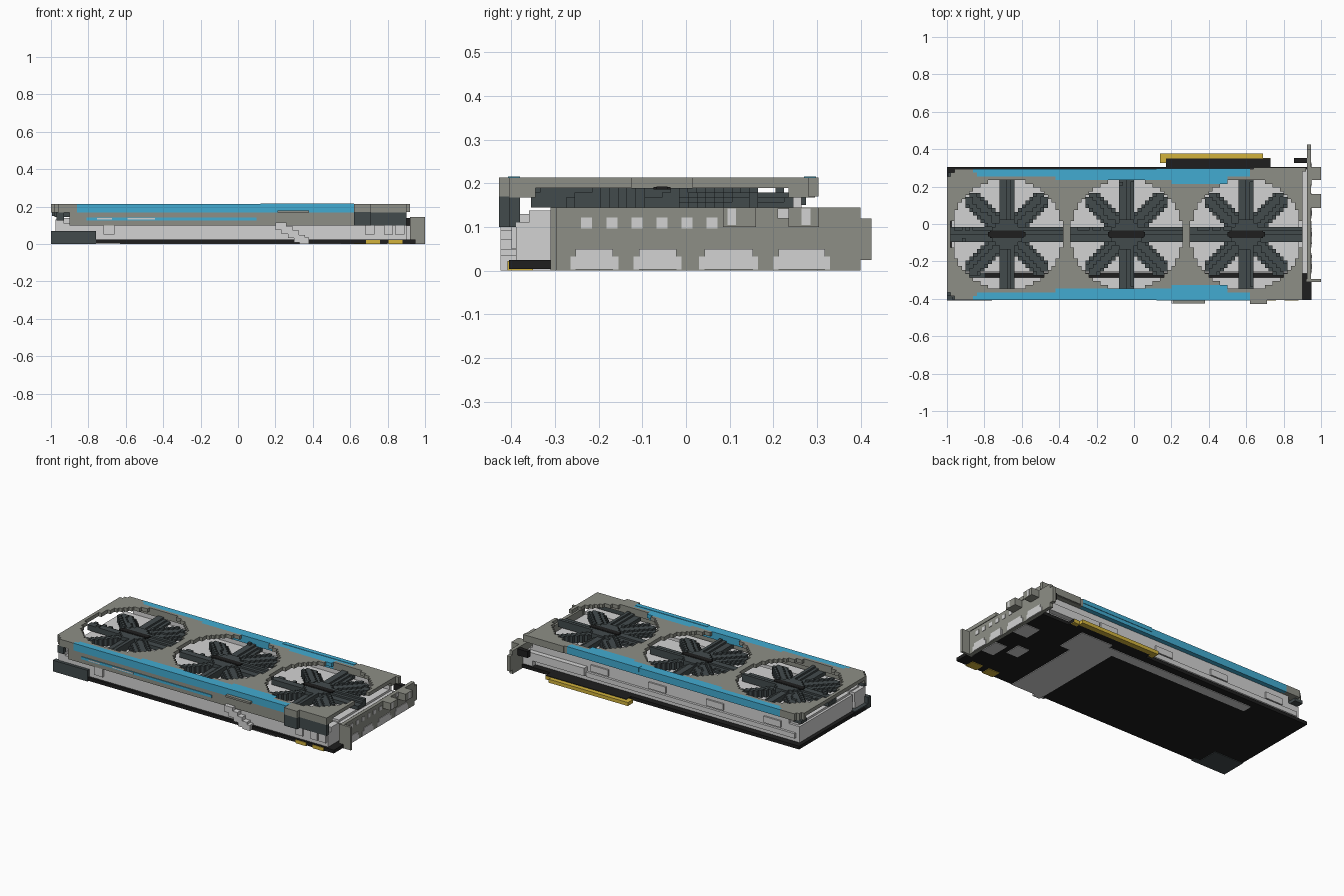
import bpy, bmesh, math
from mathutils import Matrix, Vector

cube = bpy.data.objects.get("Cube")
if cube:
    bpy.data.objects.remove(cube)


def material(name, *rgb):
    mat = bpy.data.materials.new(name)
    mat.use_nodes = True
    mat.diffuse_color = (*rgb, 1)
    mat.node_tree.nodes["Principled BSDF"].inputs["Base Color"].default_value = (*rgb, 1)
    return mat


TAUPE = material("taupe grey", .27, .275, .24)
LIGHT = material("light grey", .65, .65, .65)
SLATE = material("slate", .055, .07, .073)
BLUE = material("blue", .055, .41, .64)
BLACK = material("black", .013, .013, .013)
GOLD = material("gold", .65, .45, .045)


def add_box(bm, x0, x1, y0, y1, z0, z1, index=0):
    centre = Vector((x0 + x1, y0 + y1, z0 + z1)) / 2
    size = Matrix.Diagonal((x1 - x0, y1 - y0, z1 - z0, 1))
    made = bmesh.ops.create_cube(bm, size=1, matrix=Matrix.Translation(centre) @ size)
    for face in {f for v in made["verts"] for f in v.link_faces}:
        face.material_index = index


def finish(name, bm, mats):
    mesh = bpy.data.meshes.new(name)
    bm.to_mesh(mesh)
    bm.free()
    for mat in mats:
        mesh.materials.append(mat)
    bpy.context.collection.objects.link(bpy.data.objects.new(name, mesh))


def part(name, mat, *boxes):
    bm = bmesh.new()
    for box in boxes:
        add_box(bm, *box)
    finish(name, bm, [mat])


CELL = .02


def blocks(name, mats, x0, x1, y0, y1, rule):
    """Fill a grid with boxes; rule(x, y) gives (z0, z1, material index) or None."""
    bm = bmesh.new()
    columns, rows = round((x1 - x0) / CELL), round((y1 - y0) / CELL)
    for j in range(rows):
        y = y0 + j * CELL
        start, current = x0, None
        for i in range(columns + 1):
            x = x0 + i * CELL
            cell = rule(x + CELL / 2, y + CELL / 2) if i < columns else None
            if cell != current:
                if current:
                    add_box(bm, start, x, y, y + CELL, *current)
                start, current = x, cell
    finish(name, bm, mats)


MID, HALF = -.055, .35
FANS = {"left_end": -.68, "middle": -.04, "bracket_end": .6}


# Thin shroud with a deeper rim, three stepped fan openings and blue edge panels
def shroud(x, y):
    if any(math.hypot(x - fx, y - MID) < .3 for fx in FANS.values()):
        return None
    depth = HALF - abs(y - MID)
    if x + 1 + depth < .05:
        return None
    width = .035 + (x + .87) * .033 if x < .5 else .045
    blue = depth - .87 < x < .62 and depth < width
    return (.168 if depth < .05 else .19, .213, 1 if blue else 0)


blocks("shroud", [TAUPE, BLUE], -1, .9, MID - HALF, MID + HALF, shroud)
for side, label in ((-1, "front"), (1, "back")):
    ya, yb = sorted((MID + side * .325, MID + side * (HALF + .003)))
    part(label + "_blue_rail", BLUE, (.12, .62, ya, yb, .19, .2155))


# Fans: eight stepped, tilted blades
def blade_rule(fx):
    def rule(x, y):
        dx, dy = x - fx, y - MID
        r = math.hypot(dx, dy)
        if r < .08:
            return (.145, .19, 0)
        step = math.pi / 4
        k = round(math.atan2(dy, dx) / step)
        offset = r * math.sin(math.atan2(dy, dx) - k * step)
        reach, half_width = (.285, .056) if k % 2 else (.298, .036)
        if r > reach or abs(offset) > half_width:
            return None
        level = math.floor((offset + .06) / .03)
        return (.145, round(.157 + level * .011, 3), 0)
    return rule


for label, fx in FANS.items():
    blocks(label + "_fan", [SLATE], fx - .3, fx + .3, MID - .3, MID + .3, blade_rule(fx))
    part(label + "_fan_stripe", BLACK,
         *[(fx - a, fx + a, MID - b, MID + b, .186, z) for a, b, z in ((.1, .013, .193), (.09, .02, .192))])

# Circuit board and underside plates
part("board", BLACK, (-1, .925, -.405, .305, .004, .025), (.9, .95, -.405, -.311, .004, .025),
     (.17, .73, .3, .35, .004, .025), (.855, .925, .325, .352, .1, .14))
part("underside_band", LIGHT, (.33, .55, -.405, .25, 0, .005),
     (.4, .62, .1, .29, 0, .005), (-.63, .5, .2, .26, 0, .005))
part("underside_port_plates", LIGHT, (.82, .92, .05, .16, 0, .005),
     (.72, .8, -.15, -.05, 0, .005), (.84, .92, -.22, -.1, 0, .005))
part("end_block", SLATE, (-1, -.76, -.409, -.38, 0, .07),
     (-1, -.8, -.4, -.25, 0, .03))

# Gold contacts
part("edge_connector", GOLD, (.14, .69, .345, .378, 0, .022),
     (.14, .17, .325, .35, 0, .022), (.69, .73, .325, .352, 0, .022))
part("front_contacts", GOLD, *[(x, x + .075, -.409, -.35, 0, .022) for x in (.685, .805)])

# Heatsink: base, upper fins and side ledges, split by a narrow gap
part("heatsink", LIGHT,
     (-.975, .9, -.39, -.285, .02, .11), (-.95, .9, -.36, -.285, .1, .138),
     (-.975, .9, -.262, .265, .02, .125), (-.96, .88, -.255, .25, .12, .138),
     (-.9, .88, .245, .265, .12, .168), (-.95, .5, .26, .28, .05, .08),
     (.5, .9, .24, .297, .06, .11), (-.975, -.93, -.39, -.28, .07, .13))
part("heatsink_ledges", LIGHT, (-.72, -.66, -.4, -.38, .05, .1),
     *[(x, x + .05, -.4, -.38, .05, .1) for x in (.68, .78, .84)],
     *[(x, x + .12, .26, .275, .09, .13) for x in (-.85, -.45, -.05, .35)])
part("stepped_clip", LIGHT, *[(.2 + i * .033, .26 + i * .033, -.425, -.38, .075 - i * .022, .115 - i * .022)
                              for i in range(4)], (.33, .38, -.425, -.38, 0, .035))

# Front skirt with blue and light pinstripes, and slate ends
part("front_skirt", TAUPE, (-.9, .62, -.4, -.38, .1, .17))
part("skirt_pinstripe", BLUE, (-.81, .1, -.404, -.398, .126, .142))
part("skirt_inlays", LIGHT, *[(a, b, -.406, -.4, .13, .138)
                              for a, b in ((-.755, -.675), (-.59, -.445))])
part("slate_trim", SLATE, (.62, .9, -.405, -.38, .1, .17), (.62, .71, -.428, -.4, .1, .17),
     (-.97, -.93, -.405, -.38, .125, .17), (-.995, -.94, .22, .275, .15, .17))
part("front_clips", TAUPE, (.62, .71, -.428, -.4, .17, .213), (.21, .38, -.425, -.4, .168, .18))
part("corner_tab", TAUPE, (.64, .92, .28, .303, .17, .213))

# Mounting bracket
part("bracket", TAUPE, (.925, .947, -.31, .4, 0, .145), (.925, .947, .4, .425, .025, .12),
     (.92, 1, -.31, -.295, 0, .145), (.945, 1, .235, .305, .1, .145), (.945, 1, .085, .16, .1, .145))
part("port_bodies", LIGHT, (.86, .926, -.265, .295, .02, .1))
bm = bmesh.new()
for y0, y1 in ((-.265, -.155), (-.12, -.01), (.03, .165), (.2, .33)):
    add_box(bm, .945, .95, y0, y1, .003, .032)
    add_box(bm, .945, .951, y0 + .012, y1 - .012, .003, .05)
for i in range(6):
    y = -.24 + i * .0575
    add_box(bm, .945, .95, y, y + .025, .097, .122)
finish("ports_and_vents", bm, [LIGHT])
part("bracket_tabs", LIGHT, *[(.994, 1.001, y, y + .02, .105, .143) for y in (.095, .265)],
     (.945, .952, .21, .235, .12, .143))
